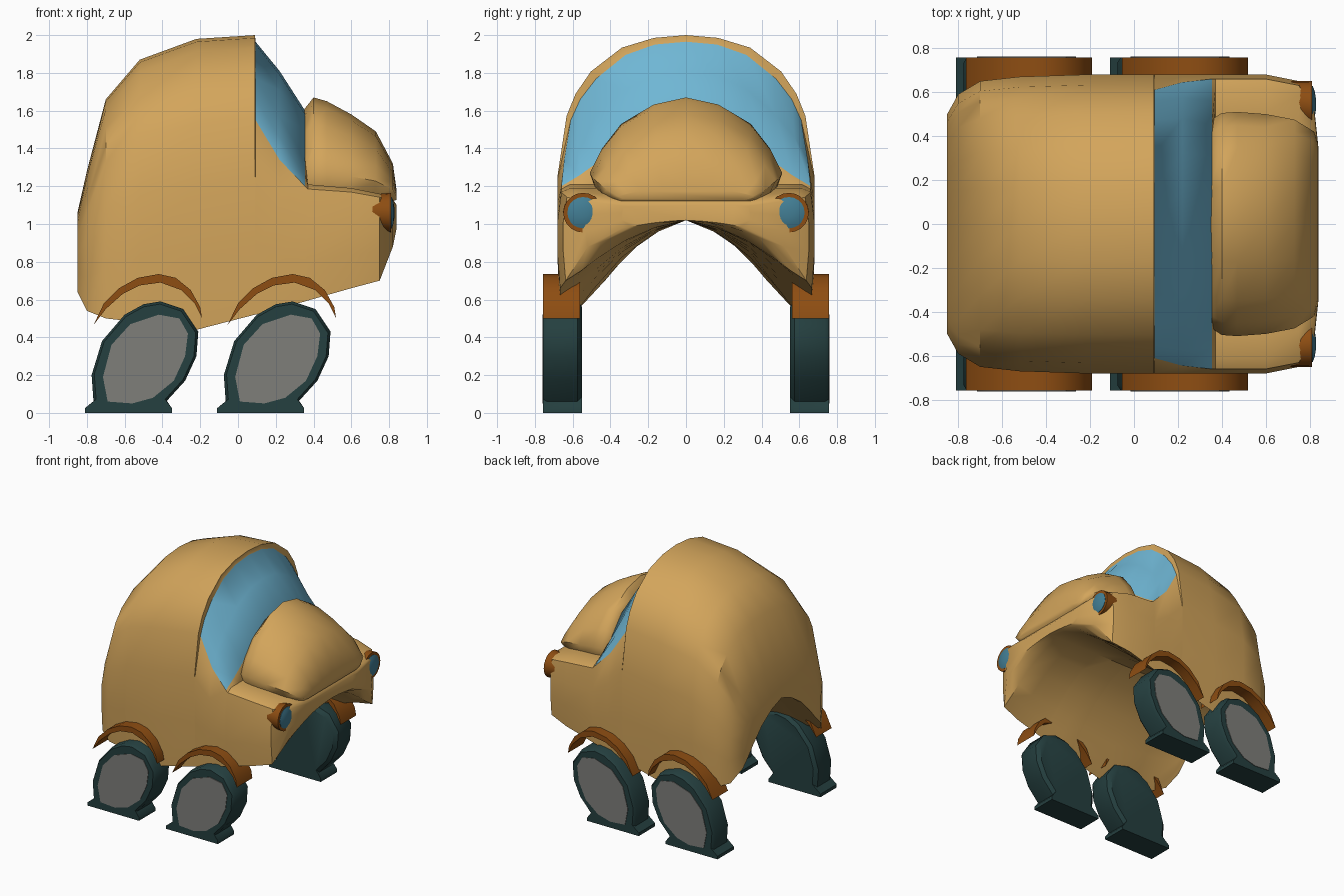
import bpy, bmesh, math
from mathutils import Vector

if "Cube" in bpy.data.objects:
    bpy.data.objects.remove(bpy.data.objects["Cube"])


def mat(name, r, g, b):
    m = bpy.data.materials.new(name)
    m.diffuse_color = (r, g, b, 1)
    m.use_nodes = True
    m.node_tree.nodes["Principled BSDF"].inputs["Base Color"].default_value = m.diffuse_color
    return m


GOLD = mat("golden paint", .65, .375, .105)
BLUE = mat("window blue", .16, .47, .66)
LENS = mat("lens blue", .055, .21, .30)
BROWN = mat("brown trim", .27, .075, .006)
TIRE = mat("dark tire", .018, .05, .05)
GREY = mat("hub grey", .21, .21, .195)


def loft(name, rings, mats, angle=35, rule=None):
    """Bridge closed rings with equal point counts and cap both ends."""
    bm = bmesh.new()
    vs = [[bm.verts.new(p) for p in r] for r in rings]
    n = len(rings[0])
    for i in range(len(rings) - 1):
        for j in range(n):
            k = (j + 1) % n
            f = bm.faces.new((vs[i][j], vs[i][k], vs[i + 1][k], vs[i + 1][j]))
            if rule:
                f.material_index = rule(i, j)
    bm.faces.new(vs[0])
    bm.faces.new(vs[-1])
    bmesh.ops.recalc_face_normals(bm, faces=bm.faces)
    me = bpy.data.meshes.new(name)
    bm.to_mesh(me)
    bm.free()
    for m in mats:
        me.materials.append(m)
    ob = bpy.data.objects.new(name, me)
    bpy.context.collection.objects.link(ob)
    bpy.ops.object.select_all(action='DESELECT')
    ob.select_set(True)
    bpy.context.view_layer.objects.active = ob
    bpy.ops.object.shade_smooth_by_angle(angle=math.radians(angle))
    return ob


# ---- body: arched shell with a tunnel through the underside ----
ROOF = [(0, 1), (.25, .99), (.5, .955), (.74, .87), (.86, .79), (.93, .71)]
DECK = [(0, 1), (.25, 1), (.5, 1), (.75, 1), (.9, 1), (.97, .96)]
SIDE = [(1, .7), (1, .35), (.98, 0)]
TUNNEL = [(.85, .17), (.72, .37), (.5, .66), (.25, .88), (0, 1)]


def body_ring(x, w, base, inner, arch):
    half = list(arch)
    z5 = arch[-1][1]
    half += [(w * a, base + (z5 - base) * b) for a, b in SIDE]
    under = [(w * a, base + (inner - base) * b) for a, b in TUNNEL]
    ring = [(-y, z) for y, z in reversed(half)] + half[1:]
    ring += under + [(-y, z) for y, z in reversed(under[:-1])]
    return [(x, y, z) for y, z in ring]


def scaled(shape, w, base, top):
    return [(w * a, base + (top - base) * b) for a, b in shape]


rings = []
# x, half width, side bottom, roof height
for x, w, b, t in [(-.85, .50, .64, 1.06), (-.80, .59, .54, 1.28), (-.70, .65, .50, 1.66),
                   (-.52, .67, .48, 1.87), (-.22, .68, .44, 1.98), (.09, .68, .52, 2.0)]:
    rings.append(body_ring(x, w, b, 1.02, scaled(ROOF, w, b, t)))
# window rim, middle and lower edge
first_glass = len(rings)
for x, b, arch in [
    (.093, .52, [(0, 1.965), (.165, 1.95), (.32, 1.895), (.475, 1.77), (.56, 1.66), (.61, 1.55)]),
    (.22, .555, [(0, 1.81), (.16, 1.79), (.325, 1.71), (.48, 1.57), (.575, 1.46), (.645, 1.34)]),
    (.355, .59, [(0, 1.6), (.15, 1.58), (.31, 1.5), (.45, 1.34), (.56, 1.26), (.66, 1.2)])]:
    rings.append(body_ring(x, .68, b, 1.02, arch))
# front deck
for x, w, b, t in [(.37, .68, .595, 1.21), (.60, .68, .66, 1.19), (.75, .65, .70, 1.16),
                   (.82, .53, .88, 1.13), (.84, .34, .98, 1.10)]:
    rings.append(body_ring(x, w, b, 1.02, scaled(DECK, w, b, t)))


def glass(i, j):
    return 1 if first_glass <= i < first_glass + 2 and 3 <= j < 13 else 0


loft("body_shell", rings, [GOLD, BLUE], 35, glass)

# ---- hood: rounded nose on the deck ----
HOOD = [(0, 1), (.34, .93), (.68, .74), (.88, .5), (1, .27), (.93, .08), (.85, -.05)]
rings = []
for x, w, t in [(.345, .47, 1.60), (.40, .505, 1.67), (.47, .51, 1.65), (.60, .50, 1.58),
                (.73, .475, 1.49), (.82, .42, 1.32), (.838, .36, 1.19)]:
    h = scaled(HOOD, w, 1.13, t)
    rings.append([(x, -y, z) for y, z in reversed(h)] + [(x, y, z) for y, z in h[1:]])
loft("hood", rings, [GOLD], 50)

# ---- wheels, hubs and fenders ----
TIRE_PTS = [(-.81, 0), (-.81, .025), (-.765, .06), (-.775, .2), (-.72, .38), (-.60, .52),
            (-.50, .575), (-.41, .59), (-.29, .55), (-.21, .43), (-.22, .3), (-.28, .17),
            (-.38, .06), (-.35, .025), (-.35, 0)]
HUB_PTS = [(-.69, .06), (-.715, .19), (-.67, .36), (-.57, .47), (-.42, .52), (-.31, .5),
           (-.265, .42), (-.28, .3), (-.34, .17), (-.45, .08), (-.56, .05)]
OUTER = [(-.765, .465), (-.71, .58), (-.63, .66), (-.53, .715), (-.42, .735), (-.33, .715),
         (-.25, .65), (-.20, .56), (-.19, .50)]
INNER = [(-.20, .52), (-.23, .58), (-.30, .65), (-.41, .69), (-.52, .675), (-.61, .63),
         (-.70, .55)]


def prism(pts, dx, side, y, k=1.0):
    out = []
    for x, z in pts:
        if z > .04:
            x, z = -.49 + (x + .49) * k, .31 + (z - .31) * k
        out.append((x + dx, side * y, z))
    return out


for side, sn in ((-1, "right"), (1, "left")):
    for dx, pn in ((0, "rear"), (.70, "front")):
        tag = pn + "_" + sn
        loft("wheel_" + tag,
             [prism(TIRE_PTS, dx, side, y, k) for y, k in
              ((.55, .9), (.575, 1), (.735, 1), (.757, .95))], [TIRE], 40)
        loft("hub_" + tag, [prism(HUB_PTS, dx, side, y) for y in (.755, .761)], [GREY])
        loft("fender_" + tag, [prism(OUTER + INNER, dx * 1.014, side, y) for y in (.56, .757)],
             [BROWN], 40)


# ---- headlights: tapered barrels with blue lenses ----
def circle(x, y, z, r, n=20):
    return [(x, y + r * math.cos(2 * math.pi * i / n), z + r * math.sin(2 * math.pi * i / n))
            for i in range(n)]


for side, sn in ((-1, "right"), (1, "left")):
    y = side * .545
    loft("headlight_" + sn,
         [circle(.53, side * .59, 1.08, .03), circle(.60, side * .575, 1.075, .07),
          circle(.70, side * .56, 1.065, .09), circle(.81, y, 1.06, .105)], [BROWN], 40)
    loft("lens_" + sn,
         [circle(.80, y, 1.06, .083), circle(.813, y, 1.06, .083),
          circle(.822, y, 1.06, .06), circle(.828, y, 1.06, .025)], [LENS], 40)
